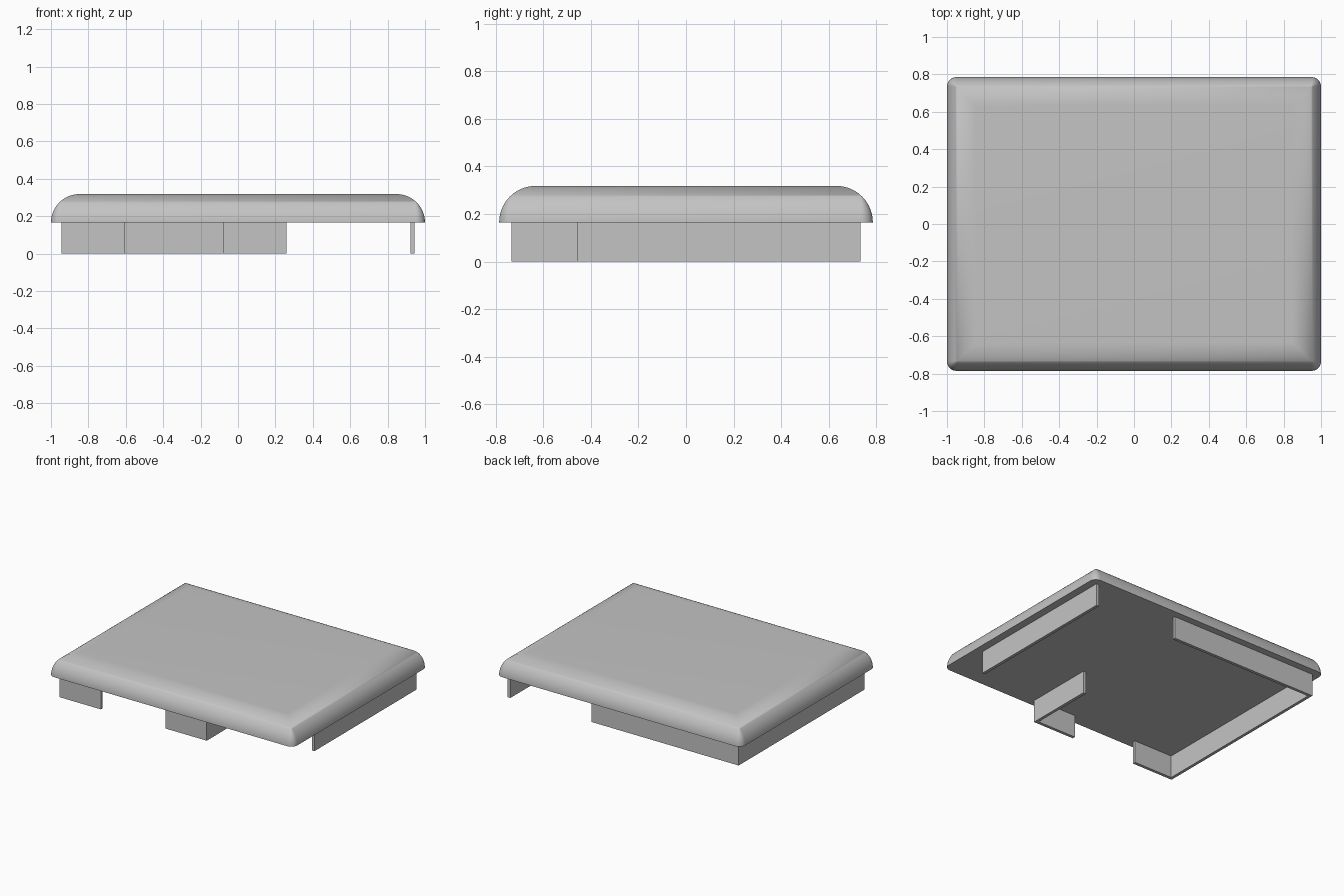
import bpy
import bmesh
from math import sin, cos, pi, radians

cube = bpy.data.objects.get("Cube")
if cube:
    bpy.data.objects.remove(cube, do_unlink=True)

HALF_X, HALF_Y = 1.0, 0.785     # cover footprint
BASE, TOP = 0.165, 0.318        # underside and top of the cover
ROUND = TOP - BASE              # radius of the rounded rim
CORNER = 0.05                   # plan radius of the corners
WALL_X, WALL_Y = 0.943, 0.733   # outer faces of the walls
THICK = 0.022

grey = bpy.data.materials.new("plain grey")
grey.use_nodes = True
colour = (0.55, 0.55, 0.55, 1)
grey.diffuse_color = colour
grey.node_tree.nodes["Principled BSDF"].inputs["Base Color"].default_value = colour


def make_object(name, bm):
    bmesh.ops.recalc_face_normals(bm, faces=bm.faces)
    mesh = bpy.data.meshes.new(name)
    bm.to_mesh(mesh)
    bm.free()
    mesh.materials.append(grey)
    obj = bpy.data.objects.new(name, mesh)
    bpy.context.collection.objects.link(obj)
    return obj


def outline(inset, steps=8):
    """Rounded rectangle moved inwards; its corners turn sharp when the radius runs out."""
    r = max(CORNER - inset, 0)
    cx, cy = HALF_X - inset - r, HALF_Y - inset - r
    points = []
    for k, (sx, sy) in enumerate([(1, 1), (-1, 1), (-1, -1), (1, -1)]):
        for i in range(steps + 1):
            a = (k + i / steps) * pi / 2
            points.append((sx * cx + r * cos(a), sy * cy + r * sin(a)))
    return points


# Cover: stacked outlines following a quarter-circle rim
bm = bmesh.new()
rings = []
STEPS = 20
for j in range(STEPS + 1):
    a = j / STEPS * pi / 2
    z = BASE + ROUND * sin(a)
    rings.append([bm.verts.new((x, y, z)) for x, y in outline(ROUND * (1 - cos(a)))])
for low, high in zip(rings, rings[1:]):
    n = len(low)
    for i in range(n):
        bm.faces.new((low[i], low[(i + 1) % n], high[(i + 1) % n], high[i]))
bm.faces.new(rings[-1])
bm.faces.new(rings[0][::-1])
bmesh.ops.remove_doubles(bm, verts=bm.verts, dist=0.0001)
cover = make_object("cover", bm)
bpy.ops.object.select_all(action="DESELECT")
cover.select_set(True)
bpy.context.view_layer.objects.active = cover
bpy.ops.object.shade_smooth_by_angle(angle=radians(62))


def wall(name, path):
    """Upright wall along an open path of right-angled turns, thickened to the path's left."""
    inner = []
    for i, (x, y) in enumerate(path):
        ox = oy = 0
        for p, q in zip(path[max(i - 1, 0):i + 1], path[max(i - 1, 0) + 1:i + 2]):
            dx, dy = q[0] - p[0], q[1] - p[1]
            length = abs(dx) + abs(dy)
            ox -= dy / length * THICK
            oy += dx / length * THICK
        inner.append((x + ox, y + oy))
    bm = bmesh.new()
    rows = [[bm.verts.new((x, y, z)) for x, y in line]
            for line, z in ((path, 0), (inner, 0), (inner, BASE), (path, BASE))]
    for a, b in zip(rows, rows[1:] + rows[:1]):
        for i in range(len(path) - 1):
            bm.faces.new((a[i], a[i + 1], b[i + 1], b[i]))
    for end in (0, -1):
        bm.faces.new([row[end] for row in rows])
    return make_object(name, bm)


# Walls under the cover
wall("right_wall", [(0.258, WALL_Y), (-WALL_X, WALL_Y),
                    (-WALL_X, -WALL_Y), (-0.607, -WALL_Y)])
wall("middle_wall", [(-0.08, -WALL_Y), (0.258, -WALL_Y), (0.258, -0.22)])
wall("left_wall", [(WALL_X, -0.455), (WALL_X, WALL_Y)])
